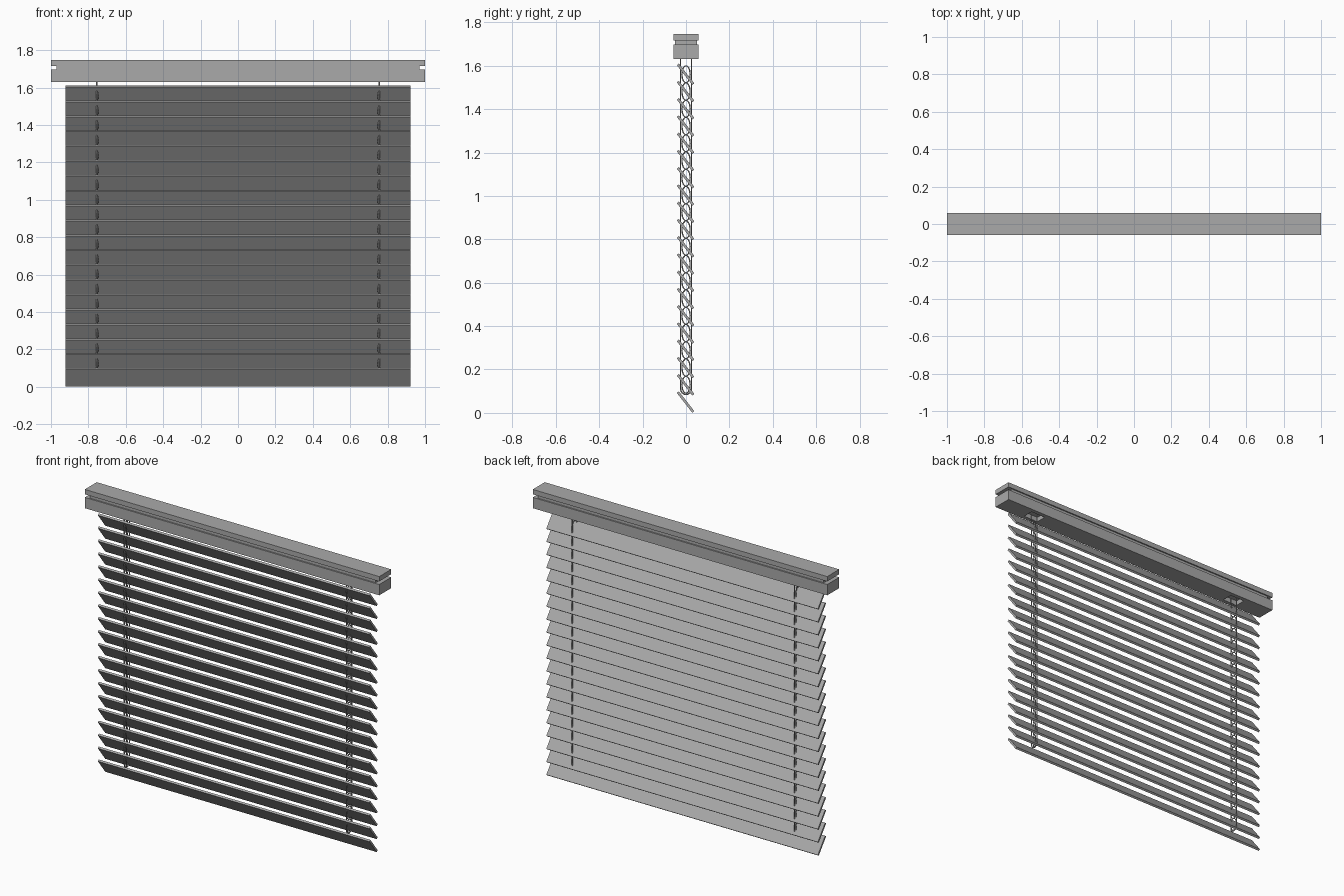
import bpy, math
from mathutils import Vector

if "Cube" in bpy.data.objects:
    bpy.data.objects.remove(bpy.data.objects["Cube"])


def material(name, rgb):
    m = bpy.data.materials.new(name)
    m.use_nodes = True
    m.diffuse_color = (*rgb, 1)
    m.node_tree.nodes["Principled BSDF"].inputs["Base Color"].default_value = (*rgb, 1)
    return m


GREY = material("grey", (0.4, 0.4, 0.4))


def box(name, center, size, tilt=0.0):
    bpy.ops.mesh.primitive_cube_add(size=1, location=center)
    ob = bpy.context.object
    ob.name = name
    ob.scale = size
    ob.rotation_euler.x = tilt
    bpy.ops.object.transform_apply(location=False)
    ob.data.materials.append(GREY)
    return ob


def cord(name, points, radius, cyclic=False):
    curve = bpy.data.curves.new(name, "CURVE")
    curve.dimensions = "3D"
    curve.bevel_depth = radius
    curve.bevel_resolution = 1
    curve.use_fill_caps = True
    spline = curve.splines.new("POLY")
    spline.points.add(len(points) - 1)
    for p, co in zip(spline.points, points):
        p.co = (*co, 1)
    spline.use_cyclic_u = cyclic
    ob = bpy.data.objects.new(name, curve)
    bpy.context.collection.objects.link(ob)
    curve.materials.append(GREY)
    bpy.ops.object.select_all(action="DESELECT")
    ob.select_set(True)
    bpy.context.view_layer.objects.active = ob
    bpy.ops.object.convert(target="MESH")
    bpy.ops.object.shade_smooth_by_angle()


# Headrail: two bars with a recessed neck between them
DEPTH = 0.116
box("headrail_top", (0, 0, 1.731), (2, DEPTH, 0.03))
box("headrail_neck", (0, 0, 1.706), (1.94, 0.1, 0.024))
lower = box("headrail_bottom", (0, 0, 1.664), (2, DEPTH, 0.066))

# Cord openings in the underside of the headrail
CORD_X = 0.755
for side in (-1, 1):
    cutter = box("opening_cutter", (side * CORD_X, 0, 1.63), (0.1, 0.066, 0.06))
    cutter.hide_render = True
    cutter.hide_viewport = True
    mod = lower.modifiers.new("opening", "BOOLEAN")
    mod.operation = "DIFFERENCE"
    mod.object = cutter

# Tilted slats, front edge high
COUNT, PITCH, TILT = 20, 0.0795, math.radians(-52)
slat_z = [0.05 + i * PITCH for i in range(COUNT)]
for i, z in enumerate(slat_z):
    box(f"slat_{i + 1}", (0, -0.002, z), (1.844, 0.116, 0.012), TILT)

# Ladder cords: a long U hanging from the rail, with a loop round each slat
for side, label in ((1, "left"), (-1, "right")):
    x, r, low = side * CORD_X, 0.025, 0.11
    path = [(x, -r, 1.65)]
    for k in range(9):
        a = math.pi * k / 8
        path.append((x, -r * math.cos(a), low - r * math.sin(a)))
    path.append((x, r, 1.65))
    cord(f"{label}_ladder_cord", path, 0.0035)
    for i, z in enumerate(slat_z[1:]):
        ring = []
        for k in range(14):
            a = math.tau * k / 14
            ring.append((x + side * 0.006 * math.cos(a), 0.019 * math.cos(a),
                         z + 0.04 * math.sin(a)))
        cord(f"{label}_cord_loop_{i + 1}", ring, 0.003, True)
